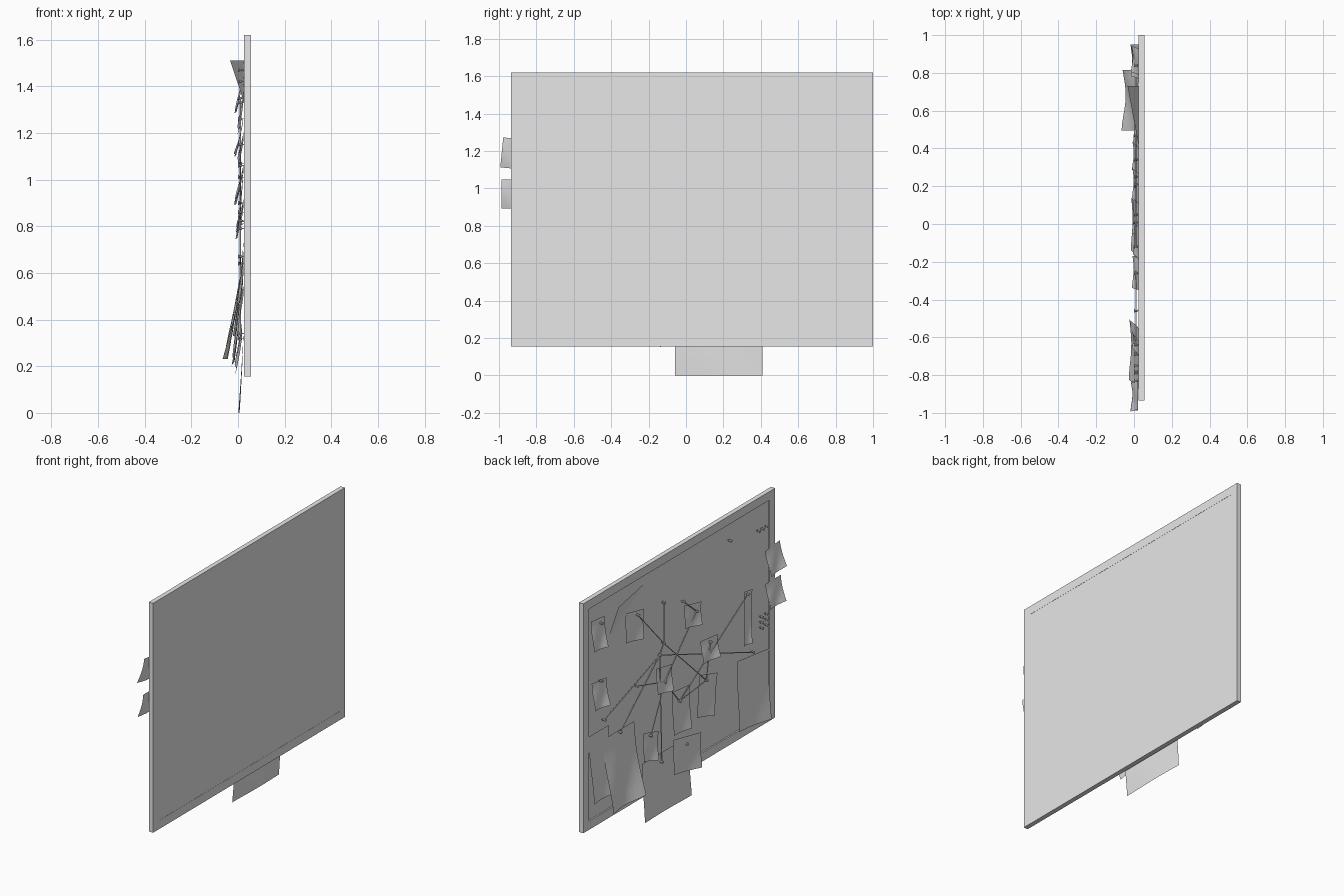
import bpy, bmesh, math
from mathutils import Vector

cube = bpy.data.objects.get("Cube")
if cube:
    bpy.data.objects.remove(cube, do_unlink=True)

grey = bpy.data.materials.new("plain grey")
grey.use_nodes = True
grey.diffuse_color = (0.8, 0.8, 0.8, 1)
grey.node_tree.nodes["Principled BSDF"].inputs["Base Color"].default_value = (0.8, 0.8, 0.8, 1)

LEFT, RIGHT, BOTTOM, TOP = 1.0, -0.935, 0.155, 1.62   # board outline in y and z
FACE, BACK, RIM = 0.025, 0.055, 0.055                 # frame depth in x and bar width
CORK = 0.034


def finish(name, bm, smooth=False):
    mesh = bpy.data.meshes.new(name)
    bm.to_mesh(mesh)
    bm.free()
    for face in mesh.polygons:
        face.use_smooth = smooth
    mesh.materials.append(grey)
    obj = bpy.data.objects.new(name, mesh)
    bpy.context.collection.objects.link(obj)
    return obj


def frame_bar(name, a, b, c, d):
    """Mitred bar: a, b are outer corners, c, d inner ones."""
    bm = bmesh.new()
    near = [bm.verts.new((FACE, *p)) for p in (a, b, c, d)]
    far = [bm.verts.new((BACK, *p)) for p in (a, b, c, d)]
    bm.faces.new(near)
    bm.faces.new(far[::-1])
    for i in range(4):
        j = (i + 1) % 4
        bm.faces.new((near[j], near[i], far[i], far[j]))
    bmesh.ops.recalc_face_normals(bm, faces=bm.faces)
    finish(name, bm)


# Frame and panel
outer = [(LEFT, TOP), (RIGHT, TOP), (RIGHT, BOTTOM), (LEFT, BOTTOM)]
inner = [(LEFT - RIM, TOP - RIM), (RIGHT + RIM, TOP - RIM),
         (RIGHT + RIM, BOTTOM + RIM), (LEFT - RIM, BOTTOM + RIM)]
for i, side in enumerate(("top", "right", "bottom", "left")):
    j = (i + 1) % 4
    frame_bar("frame_" + side, outer[i], outer[j], inner[j], inner[i])

bm = bmesh.new()
bmesh.ops.create_cube(bm, size=1)
for v in bm.verts:
    v.co = (CORK if v.co.x < 0 else BACK - 0.001,
            (LEFT + RIGHT) / 2 + v.co.y * (LEFT - RIGHT - RIM),
            (TOP + BOTTOM) / 2 + v.co.z * (TOP - BOTTOM - RIM))
finish("pin_board", bm)


def sheet(name, y, z, w, h, turn=0, lift=0.025, top=0.024, corner=0, n=8):
    """Curved paper pinned along its top; lift bends the lower end outward."""
    bm = bmesh.new()
    bmesh.ops.create_grid(bm, x_segments=n, y_segments=n, size=0.5)
    for v in bm.verts:
        u, s = v.co.x, v.co.y
        dy, dz = u * w, s * h
        x = top - lift * (0.5 - s) ** 1.3
        x -= 0.15 * lift * math.sin(5 * u + 4 * s) * (0.5 - s)
        x -= corner * max(0, u * 4 + s * 4 - 3)
        v.co = (x, y + dy - turn * dz, z + dz + turn * dy)
    bmesh.ops.reverse_faces(bm, faces=bm.faces)
    finish(name, bm, True)


# Large sheets
sheet("poster", 0.03, 1.12, 1.4, 0.78, lift=0, top=0.031, corner=0.065, n=24)
sheet("bottom_sheet", 0.175, 0.185, 0.47, 0.37, lift=0.02)
sheet("left_sheet", 0.85, 0.54, 0.2, 0.42, lift=0.04)
sheet("long_sheet", 0.655, 0.455, 0.32, 0.45, lift=0.075, top=0.02)
sheet("right_sheet", -0.69, 0.43, 0.32, 0.42, 0.12, 0.045)
sheet("strip", -0.64, 0.91, 0.08, 0.32, 0.15, 0.03)

# Small notes
sheet("corner_note", 0.865, 1.38, 0.14, 0.18, 0.1, 0.035)
sheet("upper_left_note", 0.5, 1.29, 0.18, 0.17, 0.22)
sheet("upper_note", -0.09, 1.135, 0.17, 0.13, 0.22)
sheet("middle_right_note", -0.26, 0.855, 0.17, 0.13, 0.1, 0.03)
sheet("middle_note", 0.2, 0.835, 0.16, 0.15, 0.2, 0.03)
sheet("tall_note", 0.03, 0.575, 0.18, 0.26, 0.1, 0.03)
sheet("tilted_note", -0.23, 0.57, 0.18, 0.24, 0.28)
sheet("lower_left_note", 0.34, 0.46, 0.15, 0.16, 0.28, 0.03)
sheet("lower_note", -0.02, 0.28, 0.28, 0.2, 0.2, 0.03, 0.018)
sheet("left_note", 0.85, 0.99, 0.15, 0.16, 0.1, 0.035)
sheet("upper_edge_note", -0.91, 1.185, 0.15, 0.16, -0.1, 0.035, 0.022)
sheet("lower_edge_note", -0.91, 0.97, 0.155, 0.155, 0, 0.035, 0.022)


def pin(name, y, z):
    """Turned push pin along x, from head to needle."""
    bm = bmesh.new()
    profile = [(0, 0), (0.009, 0), (0.009, 0.004), (0.005, 0.006),
               (0.005, 0.014), (0.008, 0.017), (0.002, 0.018), (0, CORK)]
    verts = [bm.verts.new((x, r, 0)) for r, x in profile]
    edges = [bm.edges.new(p) for p in zip(verts, verts[1:])]
    bmesh.ops.spin(bm, geom=verts + edges, axis=(1, 0, 0), cent=(0, 0, 0),
                   angle=math.tau, steps=10)
    bmesh.ops.remove_doubles(bm, verts=bm.verts, dist=0.0001)
    bmesh.ops.recalc_face_normals(bm, faces=bm.faces)
    bmesh.ops.translate(bm, verts=bm.verts, vec=(0, y, z))
    finish(name, bm)


# Push pins that carry the string
pins = {
    "corner": (0.84, 1.44), "left": (0.84, 1.07), "far_left": (0.81, 0.81),
    "long": (0.65, 0.67), "upper_left": (0.47, 1.35), "mid_left": (0.48, 0.9),
    "top": (0.21, 1.33), "hub": (0.21, 1.07), "centre": (0.25, 1.01),
    "middle": (0.2, 0.82), "lower_left": (0.34, 0.53), "bottom": (0.23, 0.32),
    "tall": (0.05, 0.64), "lower": (-0.02, 0.34), "upper": (-0.12, 1.15),
    "upper_tip": (0.01, 1.26), "mid_right": (-0.26, 0.9), "tilted": (-0.22, 0.67),
    "strip": (-0.64, 1.06), "right": (-0.69, 0.67), "poster": (-0.46, 1.47),
}
for key, spot in pins.items():
    pin(key + "_pin", *spot)

# Spare pins by the edge
for row in range(3):
    for col in range(2):
        pin("spare_pin", -0.78 - 0.05 * col, 0.79 + 0.035 * row)
for col in range(3):
    pin("spare_top_pin", -0.75 - 0.04 * col, 1.42)


def string(a, b):
    start, end = (Vector((0.01, *pins[k])) for k in (a, b))
    line = end - start
    bm = bmesh.new()
    bmesh.ops.create_cone(bm, segments=6, radius1=0.003, radius2=0.003,
                          depth=line.length, cap_ends=True)
    turn = line.to_track_quat("Z", "Y")
    for v in bm.verts:
        v.co = turn @ v.co + (start + end) / 2
    finish("string_" + a + "_" + b, bm)


# String web between the pins
for pair in ("strip tall", "right centre", "top hub", "upper middle",
             "upper_left hub", "hub tilted", "centre far_left", "centre long",
             "middle lower_left", "centre bottom", "mid_left middle",
             "middle tall", "tilted tall", "upper_tip upper", "hub centre",
             "mid_right tilted"):
    string(*pair.split())
